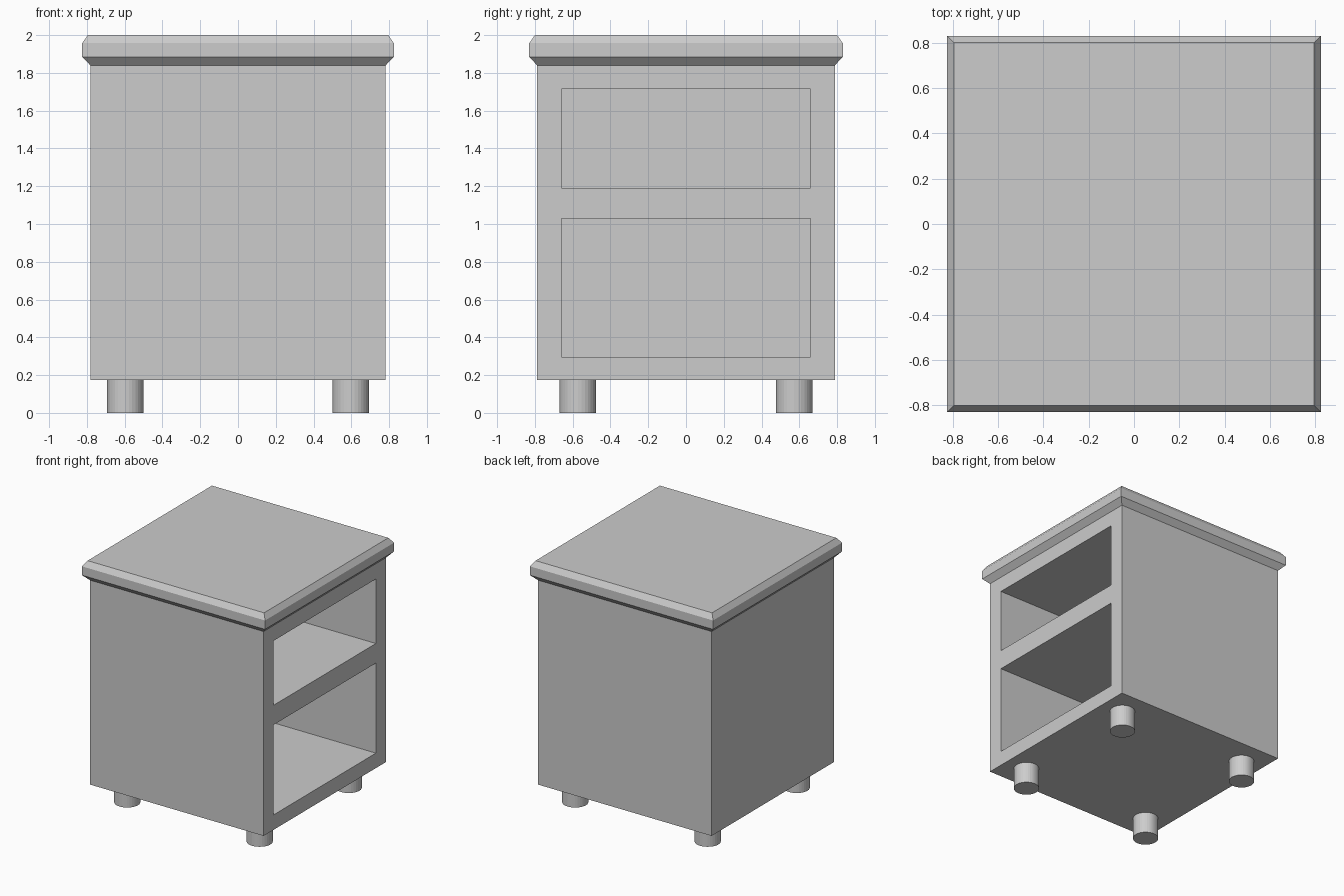
import bpy
import bmesh

if "Cube" in bpy.data.objects:
    bpy.data.objects.remove(bpy.data.objects["Cube"], do_unlink=True)

grey = bpy.data.materials.new("plain grey")
grey.use_nodes = True
grey.diffuse_color = (0.604, 0.604, 0.604, 1)
grey.node_tree.nodes["Principled BSDF"].inputs["Base Color"].default_value = grey.diffuse_color


def add_object(name, bm):
    """Turn a bmesh into a grey object in the scene."""
    bmesh.ops.recalc_face_normals(bm, faces=bm.faces)
    mesh = bpy.data.meshes.new(name)
    bm.to_mesh(mesh)
    bm.free()
    mesh.materials.append(grey)
    obj = bpy.data.objects.new(name, mesh)
    bpy.context.collection.objects.link(obj)
    return obj


def stack(name, levels):
    """Join centred rectangles (half x, half y, z) into a closed solid."""
    bm = bmesh.new()
    rings = []
    for hx, hy, z in levels:
        corners = ((-hx, -hy), (hx, -hy), (hx, hy), (-hx, hy))
        rings.append([bm.verts.new((x, y, z)) for x, y in corners])
    for low, high in zip(rings, rings[1:]):
        for i in range(4):
            j = (i + 1) % 4
            bm.faces.new((low[i], low[j], high[j], high[i]))
    bm.faces.new(rings[0][::-1])
    bm.faces.new(rings[-1])
    return add_object(name, bm)


# Cabinet body
WIDTH, DEPTH = 0.782, 0.788
BASE, RIM = 0.175, 1.84
body = stack("cabinet_body", [(WIDTH, DEPTH, BASE), (WIDTH, DEPTH, RIM)])

# Two deep open compartments, cut in from the +x side
for name, low, high in (("lower", 0.297, 1.03), ("upper", 1.19, 1.715)):
    cutter = stack(name + "_compartment_cutter", [(0.8, 0.658, low), (0.8, 0.658, high)])
    cutter.location.x = 0.14
    cutter.hide_render = True
    cut = body.modifiers.new(name + " compartment", 'BOOLEAN')
    cut.operation = 'DIFFERENCE'
    cut.solver = 'EXACT'
    cut.object = cutter
    bpy.context.view_layer.objects.active = body
    bpy.ops.object.modifier_apply(modifier=cut.name)
    bpy.data.objects.remove(cutter, do_unlink=True)

# Top slab, flaring out below and chamfered above
stack("top_slab", [
    (WIDTH, DEPTH, RIM),
    (0.825, 0.83, 1.885),
    (0.825, 0.83, 1.957),
    (0.795, 0.80, 2.0),
])

# Four short round feet
for side, sx in (("left", 1), ("right", -1)):
    for end, sy in (("front", -1), ("back", 1)):
        bm = bmesh.new()
        bmesh.ops.create_cone(bm, cap_ends=True, segments=32,
                              radius1=0.097, radius2=0.097, depth=BASE)
        foot = add_object(f"{end}_{side}_foot", bm)
        foot.location = (sx * 0.597, sy * 0.573, BASE / 2)
